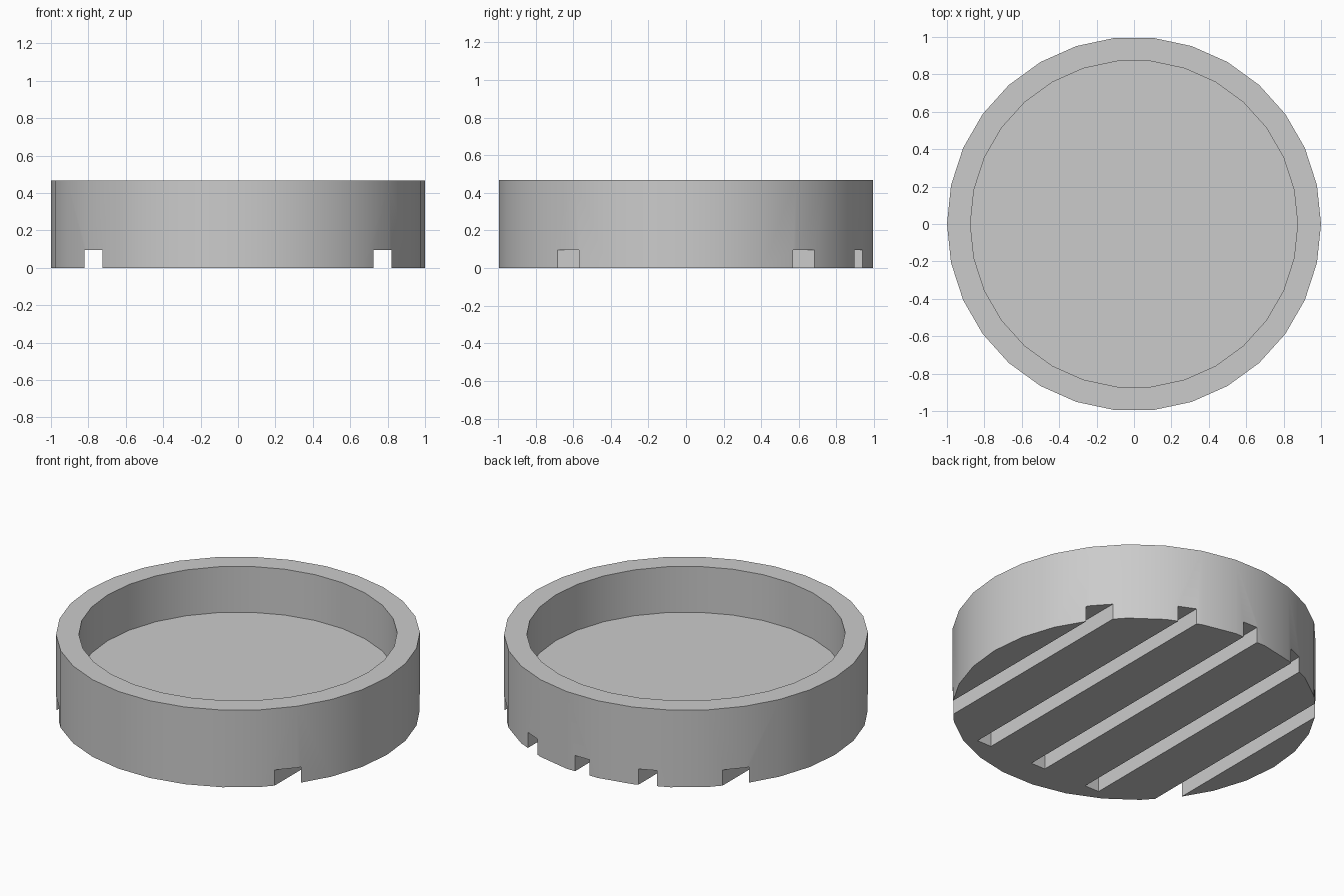
import bpy
import bmesh
import math
from mathutils import Matrix, Vector

if "Cube" in bpy.data.objects:
    bpy.data.objects.remove(bpy.data.objects["Cube"], do_unlink=True)

SIDES = 30
HEIGHT = 0.468
INNER_RADIUS = 0.875
FLOOR_Z = 0.19
GROOVE_WIDTH = 0.096
GROOVE_DEPTH = 0.095
GROOVE_SPACING = 0.386


def add_object(name, bm):
    bmesh.ops.recalc_face_normals(bm, faces=bm.faces)
    mesh = bpy.data.meshes.new(name)
    bm.to_mesh(mesh)
    bm.free()
    obj = bpy.data.objects.new(name, mesh)
    bpy.context.collection.objects.link(obj)
    return obj


def ring(bm, radius, z):
    step = math.tau / SIDES
    return [bm.verts.new((radius * math.cos(i * step), radius * math.sin(i * step), z))
            for i in range(SIDES)]


grey = bpy.data.materials.new("light_grey")
grey.use_nodes = True
grey.diffuse_color = (0.6, 0.6, 0.6, 1)
grey.node_tree.nodes["Principled BSDF"].inputs["Base Color"].default_value = (0.6, 0.6, 0.6, 1)

# Round dish: outer wall, flat rim, inner wall, recessed floor
bm = bmesh.new()
profile = [(1, 0), (1, HEIGHT), (INNER_RADIUS, HEIGHT), (INNER_RADIUS, FLOOR_Z)]
rings = [ring(bm, r, z) for r, z in profile]
for low, high in zip(rings, rings[1:]):
    for i in range(SIDES):
        j = (i + 1) % SIDES
        bm.faces.new((low[i], low[j], high[j], high[i]))
bm.faces.new(rings[0])
bm.faces.new(rings[-1])
dish = add_object("round_dish", bm)
dish.data.materials.append(grey)

# Underside grooves: outer pair run right through, middle three stop short of the front
bm = bmesh.new()
for n in range(-2, 3):
    front = -1.2 if abs(n) == 2 else -0.82
    back = 1.2
    centre = Vector((n * GROOVE_SPACING, (front + back) / 2, 0))
    size = Matrix.Diagonal((GROOVE_WIDTH, back - front, 2 * GROOVE_DEPTH, 1))
    bmesh.ops.create_cube(bm, size=1, matrix=Matrix.Translation(centre) @ size)
cutter = add_object("groove_cutter", bm)
cutter.data.materials.append(grey)
cutter.hide_render = True

cut = dish.modifiers.new("grooves", "BOOLEAN")
cut.operation = "DIFFERENCE"
cut.solver = "EXACT"
cut.object = cutter

bpy.ops.object.select_all(action="DESELECT")
dish.select_set(True)
bpy.context.view_layer.objects.active = dish
bpy.ops.object.modifier_apply(modifier=cut.name)
bpy.data.objects.remove(cutter, do_unlink=True)
bpy.ops.object.shade_smooth_by_angle(angle=math.radians(30))
